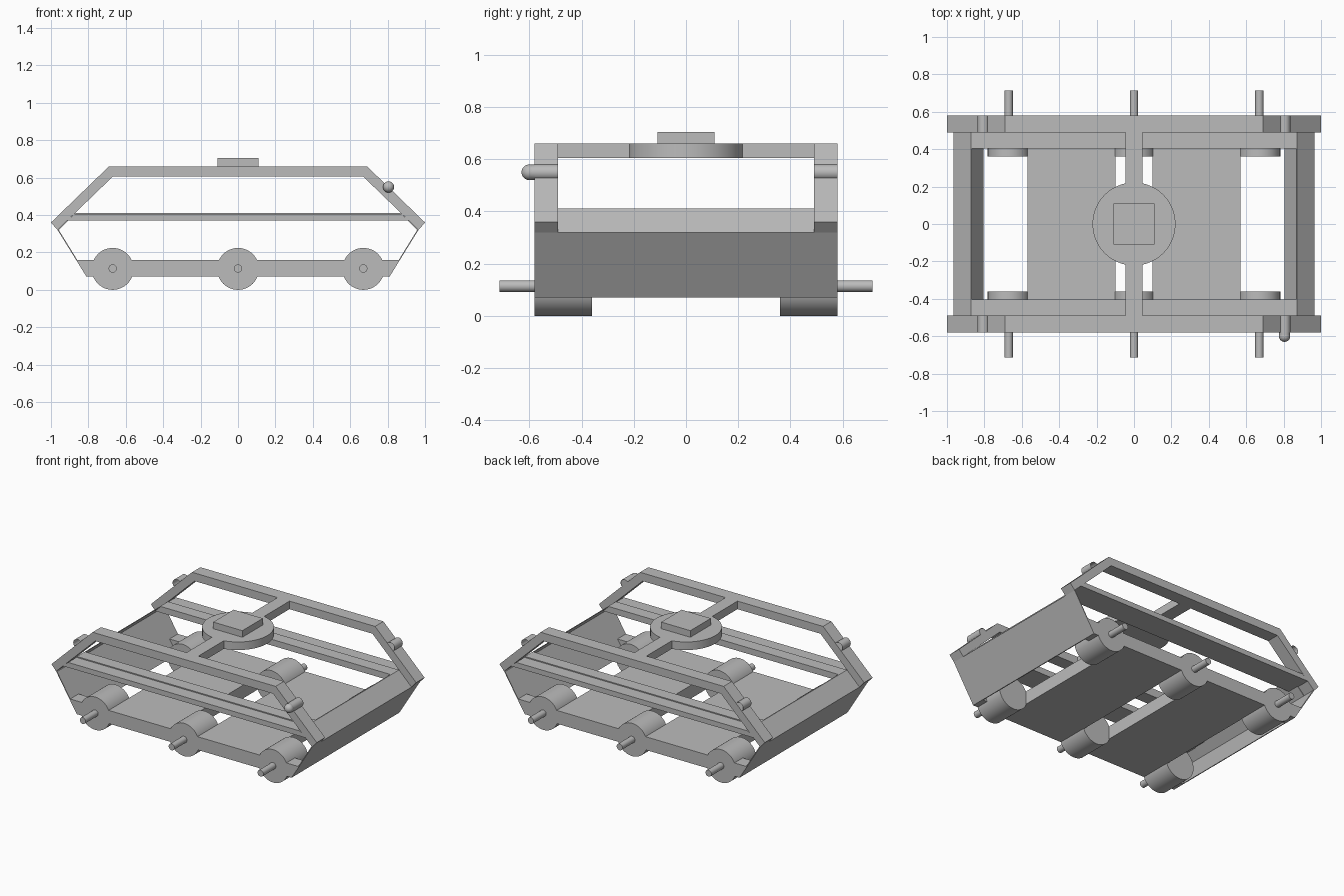
import bpy, bmesh
from math import radians

if "Cube" in bpy.data.objects:
    bpy.data.objects.remove(bpy.data.objects["Cube"])

grey = bpy.data.materials.new("plain grey")
grey.use_nodes = True
grey.diffuse_color = (0.5, 0.5, 0.5, 1)
grey.node_tree.nodes["Principled BSDF"].inputs["Base Color"].default_value = (0.5, 0.5, 0.5, 1)


def finish(name, bm):
    bmesh.ops.recalc_face_normals(bm, faces=bm.faces)
    me = bpy.data.meshes.new(name)
    bm.to_mesh(me)
    bm.free()
    me.materials.append(grey)
    ob = bpy.data.objects.new(name, me)
    bpy.context.collection.objects.link(ob)
    return ob


def prism(name, outline, y0, y1):
    """Extrude an x-z outline from y0 to y1."""
    bm = bmesh.new()
    face = bm.faces.new([bm.verts.new((x, y0, z)) for x, z in outline])
    new = bmesh.ops.extrude_face_region(bm, geom=[face])["geom"]
    verts = [v for v in new if isinstance(v, bmesh.types.BMVert)]
    bmesh.ops.translate(bm, verts=verts, vec=(0, y1 - y0, 0))
    return finish(name, bm)


def box(name, x0, x1, y0, y1, z0, z1):
    return prism(name, [(x0, z0), (x1, z0), (x1, z1), (x0, z1)], y0, y1)


def smooth(ob):
    bpy.ops.object.select_all(action='DESELECT')
    ob.select_set(True)
    bpy.context.view_layer.objects.active = ob
    bpy.ops.object.shade_smooth_by_angle(angle=radians(40))
    return ob


def cylinder(name, radius, length, loc, upright=False, capped=True):
    bpy.ops.mesh.primitive_cylinder_add(
        vertices=48, radius=radius, depth=length, location=loc,
        rotation=(0 if upright else radians(90), 0, 0),
        end_fill_type='NGON' if capped else 'NOTHING')
    ob = bpy.context.object
    ob.name = name
    ob.data.materials.append(grey)
    return smooth(ob)


def span(side, a, b):
    return sorted((side * a, side * b))


# Side frames, ledges, wheels and axles, mirrored front and back
for side, tag in ((-1, "front"), (1, "back")):
    y0, y1 = span(side, 0.49, 0.58)
    box(tag + "_top_rail", -0.67, 0.67, y0, y1, 0.605, 0.66)
    for end, etag in ((-1, "right"), (1, "left")):
        bar = [(0.67, 0.605), (0.965, 0.32), (1.0, 0.36), (0.69, 0.66), (0.67, 0.66)]
        prism(f"{tag}_{etag}_slanted_bar", [(end * x, z) for x, z in bar], y0, y1)
        # short rail behind the end panel
        tip = [(0.7, 0.07), (0.81, 0.07), (0.865, 0.16), (0.7, 0.16)]
        prism(f"{tag}_{etag}_rail_tip", [(end * x, z) for x, z in tip], y0, y1)
        cylinder(f"{tag}_{etag}_pin_tube", 0.031, 0.09,
                 (end * 0.805, side * 0.535, 0.55), capped=False)

    ledge = [(-0.915, 0.37), (0.915, 0.37), (0.875, 0.405), (-0.875, 0.405)]
    prism(tag + "_ledge", ledge, y0, y1)
    prism(tag + "_inner_ledge", [(-0.91, 0.37), (0.91, 0.37), (0.87, 0.412), (-0.87, 0.412)],
          *span(side, 0.405, 0.49))

    for i, x in enumerate((-0.67, 0, 0.67)):
        cylinder(f"{tag}_wheel_{i + 1}", 0.112, 0.22, (x, side * 0.47, 0.112))
        cylinder(f"{tag}_axle_{i + 1}", 0.022, 0.18, (x, side * 0.625, 0.114))

    # cross beam from the top rail to the centre disc
    box(tag + "_cross_beam", -0.045, 0.045, *span(side, 0.15, 0.49), 0.605, 0.66)

# Floor slabs and folded end panels
for end, tag in ((-1, "right"), (1, "left")):
    box(tag + "_floor_slab", *span(end, 0.1, 0.57), -0.58, 0.58, 0.07, 0.16)
    lower = [(0.965, 0.32), (0.81, 0.07), (0.804, 0.07), (0.958, 0.32)]
    prism(tag + "_end_panel", [(end * x, z) for x, z in lower], -0.58, 0.58)
    upper = [(0.965, 0.32), (0.871, 0.412), (0.865, 0.412), (0.958, 0.32)]
    prism(tag + "_end_lip", [(end * x, z) for x, z in upper], -0.49, 0.49)

# Roof disc and square hatch
cylinder("roof_disc", 0.222, 0.055, (0, 0, 0.6325), upright=True)
box("roof_hatch", -0.11, 0.11, -0.11, 0.11, 0.66, 0.705)

# Round-headed pin at one corner
cylinder("pin_shaft", 0.029, 0.11, (0.805, -0.545, 0.55))
bpy.ops.mesh.primitive_uv_sphere_add(segments=32, ring_count=16, radius=0.03,
                                     location=(0.805, -0.6, 0.55))
head = bpy.context.object
head.name = "pin_head"
head.data.materials.append(grey)
smooth(head)
